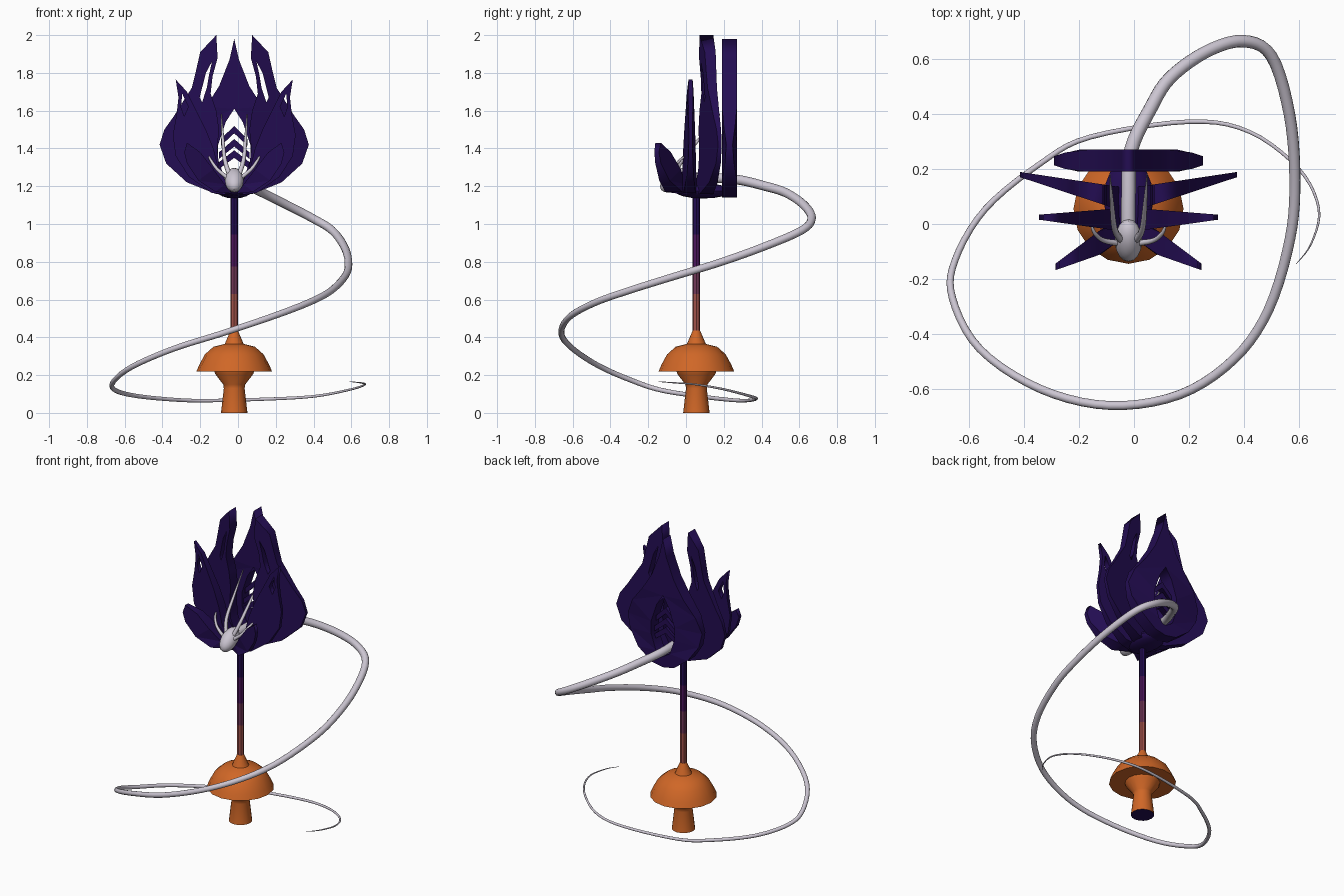
import bpy, bmesh, math
from mathutils import Vector, Matrix

if "Cube" in bpy.data.objects:
    bpy.data.objects.remove(bpy.data.objects["Cube"])

CX, CY = -0.02, 0.055      # axis of the stem


def mat(name, r, g, b):
    m = bpy.data.materials.new(name)
    m.diffuse_color = (r, g, b, 1)
    m.use_nodes = True
    m.node_tree.nodes["Principled BSDF"].inputs["Base Color"].default_value = m.diffuse_color
    return m


NAVY = mat("deep indigo", .017, .004, .085)
PLUM = mat("dark plum", .075, .008, .11)
MAUVE = mat("mauve", .17, .04, .10)
RUST = mat("dusty red", .36, .085, .07)
ORANGE = mat("orange", .63, .135, .02)
PALE = mat("pale lilac", .60, .56, .64)


def add_mesh(name, bm, mats, smooth=True):
    bmesh.ops.recalc_face_normals(bm, faces=bm.faces)
    me = bpy.data.meshes.new(name)
    bm.to_mesh(me)
    bm.free()
    for m in mats:
        me.materials.append(m)
    ob = bpy.data.objects.new(name, me)
    bpy.context.collection.objects.link(ob)
    if smooth:
        bpy.ops.object.select_all(action='DESELECT')
        ob.select_set(True)
        bpy.context.view_layer.objects.active = ob
        bpy.ops.object.shade_smooth_by_angle(angle=math.radians(35))
    return ob


def lathe(name, profile, sides, mats, rule):
    bm = bmesh.new()
    rings = [[bm.verts.new((CX + r * math.cos(2 * math.pi * i / sides),
                            CY + r * math.sin(2 * math.pi * i / sides), z))
              for i in range(sides)] for r, z in profile]
    for a, b in zip(rings, rings[1:]):
        for i in range(sides):
            j = (i + 1) % sides
            bm.faces.new((a[i], a[j], b[j], b[i]))
    bm.faces.new(rings[0])
    bm.faces.new(rings[-1])
    for f in bm.faces:
        f.material_index = rule(f)
    return add_mesh(name, bm, mats)


def tube(name, points, steps=5, res=4):
    """Smooth tapered tube through (x, y, z, radius) points."""
    pts = [Vector(p) for p in points]
    cu = bpy.data.curves.new(name, 'CURVE')
    cu.dimensions = '3D'
    cu.bevel_depth = 1
    cu.bevel_resolution = res
    cu.use_fill_caps = True
    path = []
    for i in range(len(pts) - 1):
        a, b, c, d = pts[max(i - 1, 0)], pts[i], pts[i + 1], pts[min(i + 2, len(pts) - 1)]
        for k in range(steps):
            t = k / steps
            path.append(.5 * (2 * b + (c - a) * t + (2 * a - 5 * b + 4 * c - d) * t * t
                              + (3 * b - a - 3 * c + d) * t ** 3))
    path.append(pts[-1])
    sp = cu.splines.new('POLY')
    sp.points.add(len(path) - 1)
    for p, q in zip(sp.points, path):
        p.co = (q[0], q[1], q[2], 1)
        p.radius = max(q[3], .001)
    sp.use_smooth = True
    cu.materials.append(PALE)
    ob = bpy.data.objects.new(name, cu)
    bpy.context.collection.objects.link(ob)


def petal(name, loops, place, sides=(1, -1), bevel=.3):
    """Fill (dx, z) outlines with holes, thicken, then bend: place(dx) = (y, half thickness)."""
    cu = bpy.data.curves.new(name, 'CURVE')
    cu.dimensions = '2D'
    cu.fill_mode = 'BOTH'
    cu.extrude = 1
    for loop in loops:
        sp = cu.splines.new('POLY')
        sp.points.add(len(loop) - 1)
        for p, (x, z) in zip(sp.points, loop):
            p.co = (x, z, 0, 1)
        sp.use_cyclic_u = True
    tmp = bpy.data.objects.new(name, cu)
    bpy.context.collection.objects.link(tmp)
    me = bpy.data.meshes.new_from_object(tmp.evaluated_get(bpy.context.evaluated_depsgraph_get()))
    bpy.data.objects.remove(tmp)
    for s in sides:
        bm = bmesh.new()
        bm.from_mesh(me)
        bmesh.ops.remove_doubles(bm, verts=bm.verts, dist=1e-4)
        for v in bm.verts:
            y, half = place(abs(v.co.x))
            v.co = (CX + s * v.co.x, y + half * v.co.z, v.co.y)
        add_mesh(name + ("_right" if s > 0 else "_left"), bm, [NAVY], False)


# mushroom-like foot, with a dark underside
lathe("foot", [(.07, 0), (.055, .13), (.058, .15), (.1, .205), (.105, .22), (.2, .22), (.185, .255), (.155, .31),
               (.11, .35), (.05, .365), (.02, .435)], 16, [ORANGE, NAVY],
      lambda f: 1 if f.calc_center_median().z < .001 else 0)

# stem in four colour bands
bands = [.43, .63, .775, .945, 1.17]
lathe("stem", [(.02, z) for z in bands], 8, [RUST, MAUVE, PLUM, NAVY],
      lambda f: sum(f.calc_center_median().z > b for b in bands[1:4]))

# dark cup where the petals meet
bm = bmesh.new()
bmesh.ops.create_uvsphere(bm, u_segments=16, v_segments=8, radius=1,
                          matrix=Matrix.Translation((CX, .09, 1.175)) @ Matrix.Diagonal((.09, .15, .04, 1)))
add_mesh("petal_cup", bm, [NAVY])

# back petal: one pointed slab with an arched window, layered for bevelled edges
half = [(.025, 1.87), (.08, 1.73), (.15, 1.62), (.23, 1.52), (.27, 1.42), (.25, 1.33), (.18, 1.23), (.08, 1.155)]
window = [(.045, 1.54), (.085, 1.42), (.085, 1.34), (.05, 1.24)]


def mirrored(top, side, bottom):
    return [(0, top)] + side + [(0, bottom)] + [(-x, z) for x, z in reversed(side)]


hole = mirrored(1.61, window, 1.21)
petal("back_petal", [mirrored(1.98, half, 1.14), hole], lambda d: (.23, .04 - .09 * max(0, d - .2) / .27), (1,))

# chevron ribs across the window
for i, z in enumerate((1.52, 1.45, 1.39)):
    w = .07 + .01 * i
    petal("window_rib_%d" % i, [[(0, z), (w, z - .07), (w, z - .105), (0, z - .04),
                                 (-w, z - .105), (-w, z - .07)]], lambda d: (.22, .02), (1,))

# tall side petals with a slot near the tip
petal("tall_petal", [[(0, 1.15), (.1, 1.16), (.25, 1.22), (.36, 1.32), (.395, 1.42), (.37, 1.5), (.32, 1.57),
                      (.27, 1.65), (.225, 1.72), (.205, 1.8), (.18, 1.91), (.095, 2.0), (.088, 1.88), (.115, 1.78),
                      (.125, 1.69), (.095, 1.6), (.08, 1.5), (.09, 1.4), (.08, 1.3), (.03, 1.2)],
                     [(.118, 1.86), (.15, 1.8), (.183, 1.67), (.17, 1.645), (.145, 1.72), (.135, 1.78)]],
      lambda d: (.085 + .24 * d, .045 - .09 * d))

# middle side petals with outward tips
petal("middle_petal", [[(0, 1.15), (.12, 1.165), (.24, 1.25), (.31, 1.36), (.325, 1.47), (.305, 1.58),
                        (.295, 1.67), (.31, 1.765), (.25, 1.7), (.2, 1.6), (.15, 1.5), (.11, 1.4), (.085, 1.3),
                        (.03, 1.2)],
                       [(.275, 1.69), (.282, 1.62), (.265, 1.57), (.243, 1.62)]],
      lambda d: (.015 + .03 * d, .045 - .11 * d))

# low front petals, leaning forward
petal("front_petal", [[(0, 1.16), (.1, 1.17), (.19, 1.23), (.25, 1.32), (.265, 1.38), (.25, 1.43), (.18, 1.38),
                       (.11, 1.29), (.05, 1.21)]],
      lambda d: (-.01 - .55 * d, .045 - .02 * abs(d - .1) / .1))

# head of the pale creature
bm = bmesh.new()
bmesh.ops.create_uvsphere(bm, u_segments=16, v_segments=10, radius=1,
                          matrix=Matrix.Translation((CX, -.06, 1.232)) @ Matrix.Rotation(math.radians(35), 4, 'X')
                          @ Matrix.Diagonal((.05, .088, .05, 1)))
add_mesh("head", bm, [PALE])

# feelers
for s, side in ((1, "right"), (-1, "left")):
    tube("long_feeler_" + side, [(CX + s * .025, -.06, 1.26, .013), (CX + s * .05, -.02, 1.34, .011),
                                 (CX + s * .06, .07, 1.45, .008), (CX + s * .068, .18, 1.58, .002)], 4, 2)
    tube("short_feeler_" + side, [(CX + s * .03, -.07, 1.24, .011), (CX + s * .09, -.06, 1.29, .009),
                                  (CX + s * .125, -.03, 1.34, .007), (CX + s * .14, .02, 1.37, .002)], 4, 2)

# body and long spiralling tail
tail = [(-.02, -.04, 1.24), (-.02, .1, 1.245), (-.01, .27, 1.235), (.06, .42, 1.20), (.13, .53, 1.165),
        (.26, .625, 1.10), (.395, .665, 1.03), (.5, .61, .965), (.565, .40, .875), (.585, .16, .79),
        (.567, -.055, .725), (.49, -.31, .645), (.365, -.49, .58), (.167, -.62, .505), (-.087, -.66, .42),
        (-.34, -.60, .34), (-.56, -.455, .245), (-.66, -.27, .165), (-.65, -.13, .12), (-.54, .055, .09),
        (-.34, .22, .07), (-.16, .316, .065), (.2, .372, .075), (.42, .335, .09), (.6, .2, .125),
        (.672, .055, .15), (.645, -.07, .16), (.59, -.145, .165)]
n = len(tail) - 1
tube("tail", [(x, y, z, .026 * (1 - i / n) ** .75 + .001) for i, (x, y, z) in enumerate(tail)])
